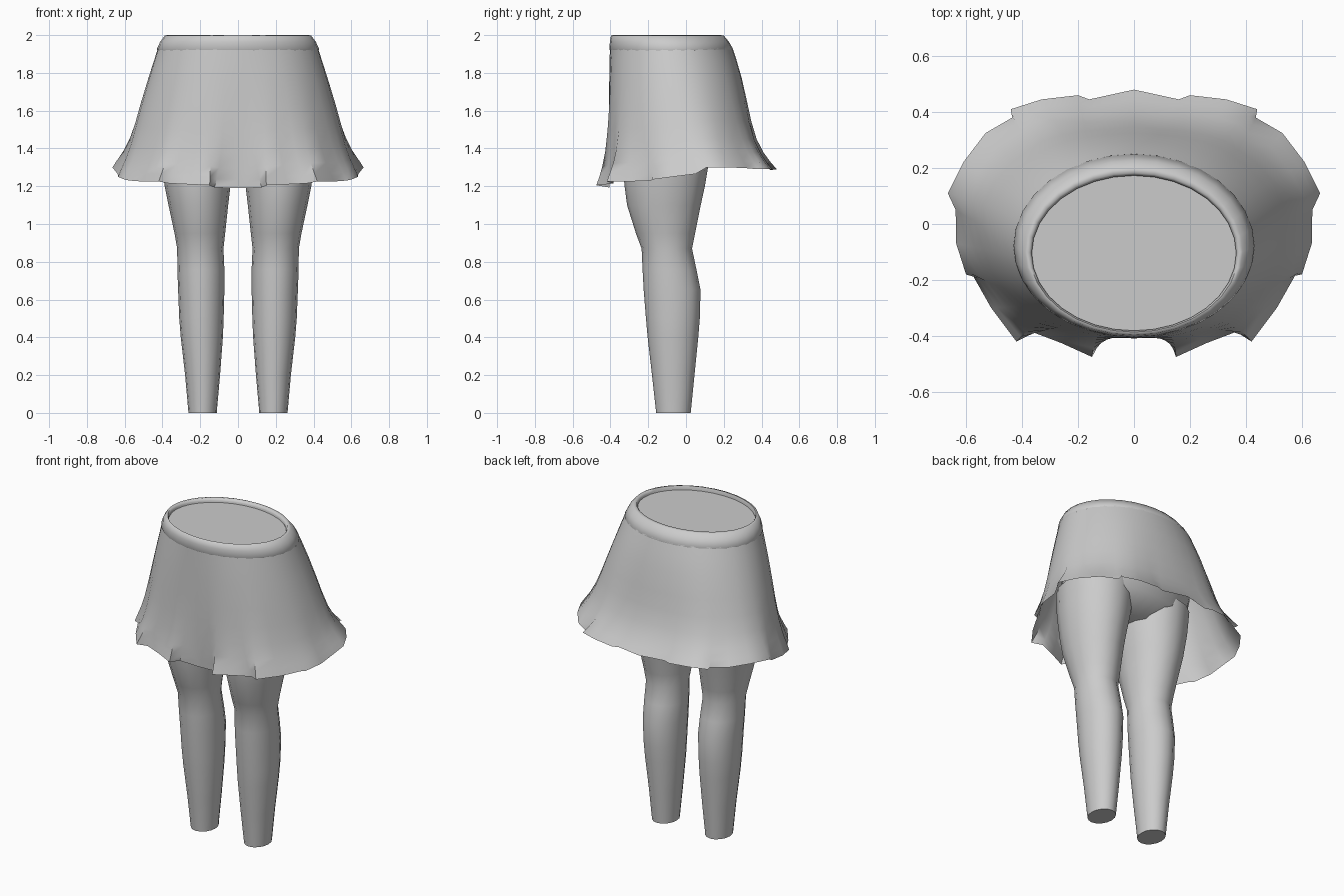
import bpy
import math

if "Cube" in bpy.data.objects:
    bpy.data.objects.remove(bpy.data.objects["Cube"])

grey = bpy.data.materials.new("plain grey")
grey.diffuse_color = (0.6, 0.6, 0.6, 1)
grey.use_nodes = True
grey.node_tree.nodes["Principled BSDF"].inputs["Base Color"].default_value = grey.diffuse_color


def loft(name, rings, cap_start=False, cap_end=False, angle=40):
    """Skin closed rings of equal length into one smooth object."""
    n = len(rings[0])
    verts = [p for ring in rings for p in ring]
    faces = []
    for r in range(len(rings) - 1):
        for i in range(n):
            j = (i + 1) % n
            faces.append((r * n + i, r * n + j, (r + 1) * n + j, (r + 1) * n + i))
    if cap_start:
        faces.append(tuple(reversed(range(n))))
    if cap_end:
        faces.append(tuple(range((len(rings) - 1) * n, len(rings) * n)))
    mesh = bpy.data.meshes.new(name)
    mesh.from_pydata(verts, [], faces)
    mesh.materials.append(grey)
    obj = bpy.data.objects.new(name, mesh)
    bpy.context.collection.objects.link(obj)
    mesh.polygons.foreach_set("use_smooth", [True] * len(mesh.polygons))
    mesh.set_sharp_from_angle(angle=math.radians(angle))
    return obj


def ellipse(cx, cy, rx, ry, z, n):
    return [(cx + rx * math.cos(2 * math.pi * i / n),
             cy + ry * math.sin(2 * math.pi * i / n), z) for i in range(n)]


def mix(p, q, f):
    return tuple(a + (b - a) * f for a, b in zip(p, q))


def relax(ring):
    """Average each point with its neighbours."""
    n = len(ring)
    return [mix(ring[i], mix(ring[i - 1], ring[(i + 1) % n], .5), .5)
            for i in range(n)]


# Skirt: right half of the pleated hem, front centre to back centre
half = [(0, -.405, 1.19), (.125, -.405, 1.193), (.15, -.475, 1.205),
        (.26, -.425, 1.21), (.365, -.385, 1.215), (.42, -.42, 1.225),
        (.51, -.30, 1.225), (.575, -.185, 1.23), (.60, -.18, 1.235),
        (.635, -.07, 1.25), (.637, .05, 1.265), (.665, .11, 1.30),
        (.61, .22, 1.30), (.53, .325, 1.295), (.435, .38, 1.29),
        (.44, .41, 1.29), (.33, .445, 1.29), (.20, .46, 1.285),
        (.16, .445, 1.285), (0, .48, 1.29)]
hem = half + [(-x, y, z) for x, y, z in reversed(half[1:-1])]
soft = relax(relax(relax(hem)))
angles = [math.atan2(y / .45, x / .65) for x, y, z in soft]
waist = [(.425 * math.cos(a), -.078 + .325 * math.sin(a), 1.93) for a in angles]

# (share of the drop, flare at the back and front, flare at the sides)
flare = [(1, 1, 1), (.94, .87, .93), (.86, .72, .82), (.75, .57, .70),
         (.6, .45, .57), (.45, .36, .44), (.25, .23, .25), (.1, .1, .1), (0, 0, 0)]
skirt_rings = []
for t, f_back, f_side in flare:
    ring = []
    for w, s, h, a in zip(waist, soft, hem, angles):
        f = f_back + (f_side - f_back) * math.cos(a) ** 2
        # pleats deepen towards the hem
        goal = mix(s, h, t ** 2.2)
        x, y, _ = mix(w, goal, f)
        ring.append((x, y, w[2] + (goal[2] - w[2]) * t))
    skirt_rings.append(ring)
loft("skirt", skirt_rings, angle=60)

# Waistband: outer slope and rolled inner lip
N = 32
loft("waistband", [ellipse(0, -.078, .425, .322, 1.915, N),
                   ellipse(0, -.078, .43, .328, 1.925, N),
                   ellipse(0, -.088, .412, .315, 1.965, N),
                   ellipse(0, -.098, .388, .299, 1.997, N),
                   ellipse(0, -.102, .374, .284, 2.0, N),
                   ellipse(0, -.104, .365, .277, 1.985, N),
                   ellipse(0, -.104, .366, .278, 1.95, N)], angle=75)

# Hips under the skirt, with a flat top closing the waist opening
loft("hips", [ellipse(0, -.10, .30, .14, 1.36, N),
              ellipse(0, -.09, .405, .245, 1.45, N),
              ellipse(0, -.08, .425, .285, 1.60, N),
              ellipse(0, -.09, .405, .29, 1.80, N),
              ellipse(0, -.104, .368, .280, 1.975, N)],
     cap_start=True, cap_end=True)

# Legs: height, inner x, outer x, front y, back y
sections = [(0, .112, .262, -.158, .025), (.02, .111, .264, -.160, .027),
            (.2, .095, .28, -.180, .045),
            (.4, .080, .303, -.203, .065), (.5, .076, .311, -.212, .073),
            (.65, .072, .317, -.224, .077),
            (.76, .072, .321, -.230, .055), (.87, .077, .322, -.235, .032),
            (.95, .068, .336, -.265, .048), (1.1, .052, .368, -.312, .078),
            (1.2, .040, .388, -.325, .100), (1.35, .012, .41, -.34, .125),
            (1.5, .0, .42, -.345, .14)]
for side, name in ((1, "leg_right"), (-1, "leg_left")):
    rings = []
    for z, x0, x1, y0, y1 in sections:
        ring = ellipse((x0 + x1) / 2, (y0 + y1) / 2,
                       (x1 - x0) / 2, (y1 - y0) / 2, z, 16)
        if side < 0:
            ring = [(-x, y, h) for x, y, h in reversed(ring)]
        rings.append(ring)
    loft(name, rings, cap_start=True)
